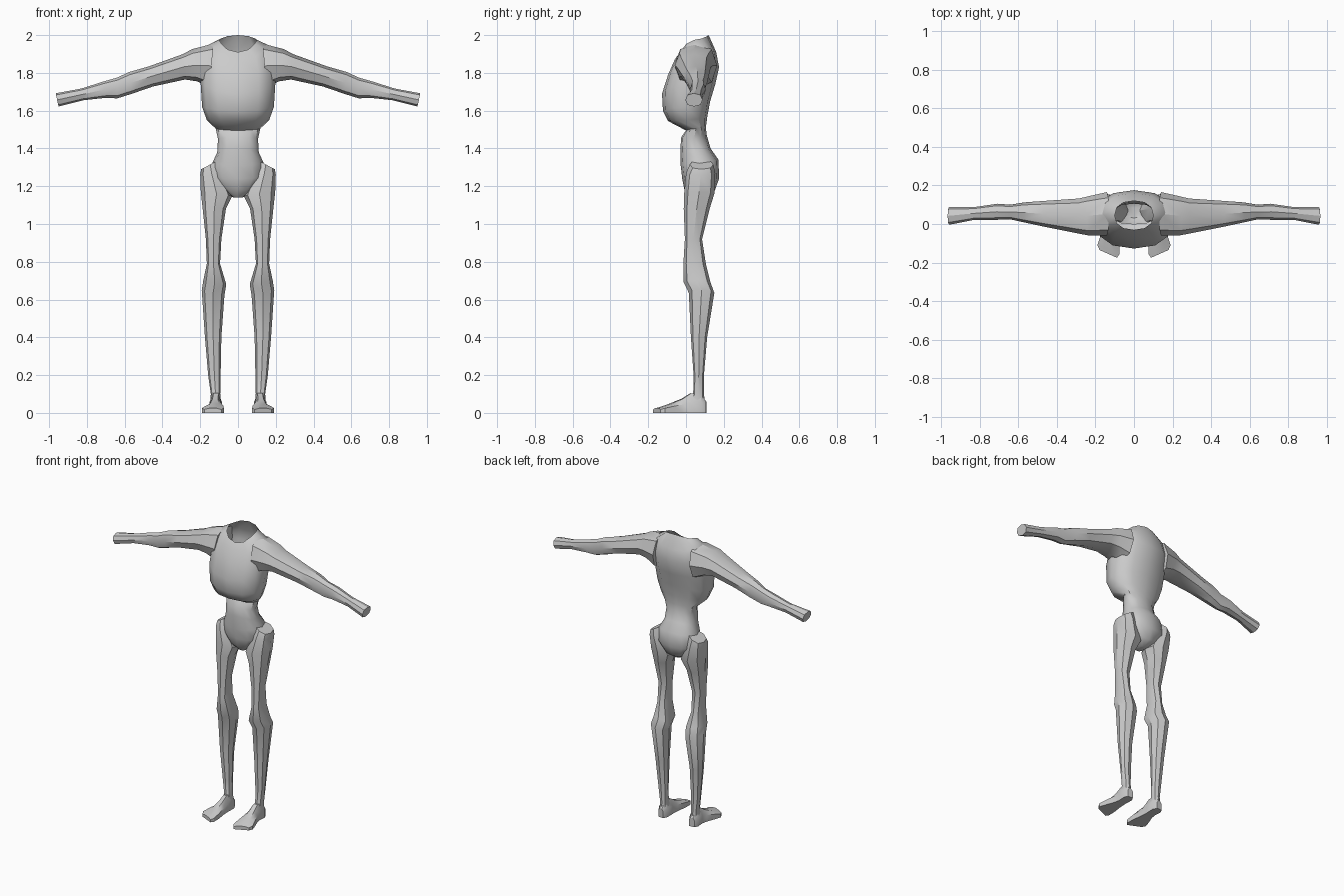
import bpy, bmesh, math
from math import cos, sin, pi, copysign

grey = bpy.data.materials.new("plain grey")
grey.diffuse_color = (0.6, 0.6, 0.6, 1)


def unit_ring(n, power, phase=0.0):
    """Rounded-box outline with n corners."""
    out = []
    for i in range(n):
        a = 2 * pi * (i + phase) / n
        out.append((copysign(abs(cos(a)) ** power, cos(a)),
                    copysign(abs(sin(a)) ** power, sin(a))))
    return out


def loft(name, rings, cap_start=True, cap_end=True, mirror=False, angle=32):
    """Skin a list of rings into one mesh object."""
    bm = bmesh.new()
    rows = [[bm.verts.new(p) for p in r] for r in rings]
    n = len(rows[0])
    for a, b in zip(rows, rows[1:]):
        for i in range(n):
            j = (i + 1) % n
            bm.faces.new((a[i], a[j], b[j], b[i]))
    if cap_start:
        bm.faces.new(rows[0][::-1])
    if cap_end:
        bm.faces.new(rows[-1])
    bmesh.ops.recalc_face_normals(bm, faces=bm.faces)
    me = bpy.data.meshes.new(name)
    bm.to_mesh(me)
    bm.free()
    me.materials.append(grey)
    ob = bpy.data.objects.new(name, me)
    bpy.context.collection.objects.link(ob)
    if mirror:
        ob.modifiers.new("mirror", 'MIRROR').use_mirror_merge = False
    bpy.ops.object.select_all(action='DESELECT')
    ob.select_set(True)
    bpy.context.view_layer.objects.active = ob
    bpy.ops.object.shade_smooth_by_angle(angle=math.radians(angle))
    return ob


def torso_ring(w, yf, yb, zf, zs, zb):
    """Level outline whose front, side and back heights can differ."""
    pts = []
    for c, s in unit_ring(12, 0.85):
        y = (yf + yb) / 2 + s * (yb - yf) / 2
        z = zs + ((zb - zs) if s > 0 else (zf - zs)) * s * s
        pts.append((c * w, y, z))
    return pts


# Torso from the open collar down to the crotch
torso = [
    (.100, -.030, .120, 1.91, 1.975, 2.00),
    (.165, -.060, .160, 1.87, 1.945, 1.91),
    (.195, -.095, .175, 1.79, 1.87, 1.83),
    (.198, -.127, .155, 1.69, 1.75, 1.74),
    (.190, -.122, .128, 1.60, 1.62, 1.65),
    (.165, -.095, .113, 1.545, 1.55, 1.57),
    (.118, .000, .105, 1.495, 1.505, 1.51),
    (.106, -.025, .110, 1.46, 1.45, 1.47),
    (.110, -.030, .130, 1.40, 1.38, 1.40),
    (.135, -.028, .172, 1.31, 1.325, 1.34),
    (.145, -.020, .175, 1.24, 1.25, 1.24),
    (.090, -.008, .150, 1.18, 1.19, 1.17),
    (.025, .030, .100, 1.14, 1.14, 1.14),
]
loft("torso", [torso_ring(*t) for t in torso], cap_start=False, angle=40)

# Arms: x at top edge, x at bottom edge, front, back, bottom, top
arm = [
    (.13, .15, -.060, .165, 1.72, 1.955),
    (.245, .215, -.060, .145, 1.755, 1.925),
    (.29, .28, -.050, .132, 1.765, 1.90),
    (.47, .45, -.015, .120, 1.728, 1.835),
    (.575, .56, .008, .112, 1.69, 1.805),
    (.64, .64, .024, .100, 1.665, 1.775),
    (.71, .70, .022, .105, 1.668, 1.755),
    (.83, .82, .022, .088, 1.655, 1.717),
    (.965, .95, -.004, .088, 1.622, 1.692),
]
rings = []
for xt, xb, yf, yb, zb, zt in arm:
    rings.append([((xt + xb) / 2 + s * (xt - xb) / 2,
                   (yf + yb) / 2 + c * (yb - yf) / 2,
                   (zb + zt) / 2 + s * (zt - zb) / 2)
                  for c, s in unit_ring(8, 0.85)])
loft("arms", rings, mirror=True)

# Legs: inner side, outer side, front, back, height inside, height outside
leg = [
    (.100, .195, .020, .145, 1.34, 1.29),
    (.080, .200, .000, .155, 1.28, 1.26),
    (.030, .197, -.010, .150, 1.15, 1.17),
    (.064, .187, -.012, .125, 1.08, 1.08),
    (.088, .170, -.006, .085, .92, .92),
    (.095, .165, -.014, .105, .79, .79),
    (.062, .184, -.012, .130, .68, .70),
    (.072, .192, .015, .150, .62, .65),
    (.088, .175, .026, .112, .40, .40),
    (.092, .158, .040, .095, .20, .20),
    (.094, .144, .038, .095, .10, .10),
    (.090, .146, .020, .100, .06, .06),
]
rings = []
for x0, x1, yf, yb, zi, zo in leg:
    rings.append([((x0 + x1) / 2 + c * (x1 - x0) / 2,
                   (yf + yb) / 2 + s * (yb - yf) / 2,
                   (zi + zo) / 2 + c * (zo - zi) / 2)
                  for c, s in unit_ring(8, 0.85)])
loft("legs", rings, mirror=True)

# Feet: inner y, outer y, inner x, outer x, instep height, edge height
foot = [
    (.108, .105, .100, .138, .060, .045),
    (.080, .080, .086, .150, .100, .060),
    (.020, .030, .088, .146, .104, .055),
    (-.030, -.010, .086, .154, .075, .045),
    (-.100, -.065, .076, .175, .048, .035),
    (-.155, -.110, .075, .190, .030, .025),
    (-.175, -.135, .088, .178, .025, .018),
]
outline = [(0, 0, 0), (1, 0, 0), (1, 1, 0), (.72, 0, 1), (.28, 0, 1), (0, 1, 0)]
rings = []
for yi, yo, xi, xo, top, edge in foot:
    rings.append([(xi + u * (xo - xi), yi + u * (yo - yi), e * edge + t * top)
                  for u, e, t in outline])
loft("feet", rings, mirror=True)
